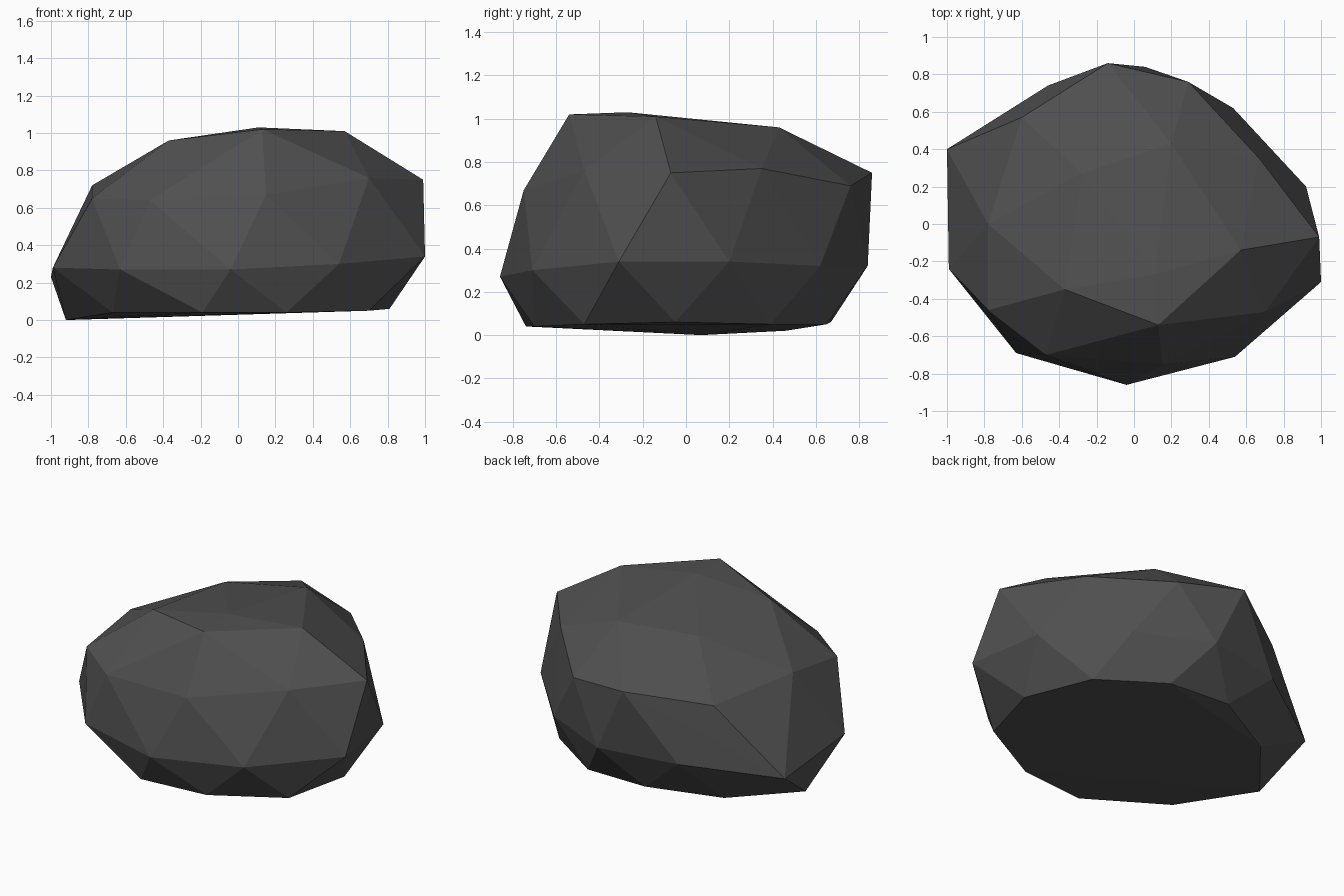
import bpy
import bmesh

# Remove the default cube only
cube = bpy.data.objects.get("Cube")
if cube:
    bpy.data.objects.remove(cube, do_unlink=True)


def make_material(name, colour):
    material = bpy.data.materials.new(name)
    material.use_nodes = True
    material.diffuse_color = colour
    shader = material.node_tree.nodes["Principled BSDF"]
    shader.inputs["Base Color"].default_value = colour
    shader.inputs["Roughness"].default_value = 0.9
    return material


def faceted_hull(name, rings, material):
    """Wrap a tight faceted skin around stacked rings of corner points."""
    bm = bmesh.new()
    for ring in rings:
        for corner in ring:
            bm.verts.new(corner)
    hull = bmesh.ops.convex_hull(bm, input=bm.verts[:])
    # Corners swallowed by the skin are not needed
    loose = [v for v in bm.verts if not v.link_faces]
    bmesh.ops.delete(bm, geom=loose, context="VERTS")
    bmesh.ops.recalc_face_normals(bm, faces=bm.faces[:])
    mesh = bpy.data.meshes.new(name)
    bm.to_mesh(mesh)
    bm.free()
    mesh.materials.append(material)
    for face in mesh.polygons:
        face.use_smooth = False
    rock = bpy.data.objects.new(name, mesh)
    bpy.context.collection.objects.link(rock)
    return rock


# Underside rim, counter-clockwise from the front left
base_ring = [
    (0.7, -0.47, 0.05), (0.81, -0.05, 0.06), (0.65, 0.39, 0.05),
    (0.26, 0.65, 0.05), (-0.17, 0.67, 0.06), (-0.6, 0.46, 0.02),
    (-0.92, 0.07, 0), (-0.67, -0.44, 0.04), (-0.19, -0.74, 0.04),
    (0.26, -0.7, 0.04),
]

# Widest belt of the rock
belt_ring = [
    (0.54, -0.71, 0.3), (1, -0.31, 0.34), (0.92, 0.2, 0.34),
    (0.53, 0.62, 0.32), (0.06, 0.84, 0.32), (-0.46, 0.74, 0.31),
    (-1, 0.4, 0.23), (-0.99, -0.24, 0.28), (-0.63, -0.69, 0.27),
    (-0.04, -0.86, 0.27),
]

# Shoulder where the sides turn in towards the top
shoulder_ring = [
    (0.7, -0.47, 0.76), (0.99, -0.07, 0.75), (0.67, 0.35, 0.77),
    (0.29, 0.76, 0.69), (-0.14, 0.86, 0.75), (-0.6, 0.57, 0.67),
    (-0.78, 0, 0.72), (-0.78, -0.46, 0.65), (-0.47, -0.7, 0.64),
    (0.15, -0.75, 0.67),
]

# Crown corners around the nearly flat top
crown_ring = [
    (0.13, -0.54, 1.02), (0.57, -0.14, 1.01), (0.2, 0.43, 0.96),
    (-0.28, 0.27, 0.93), (-0.37, -0.35, 0.96), (0.11, -0.27, 1.03),
]

stone = make_material("dark_grey_stone", (0.08, 0.08, 0.08, 1))
faceted_hull("rock", [base_ring, belt_ring, shoulder_ring, crown_ring], stone)
